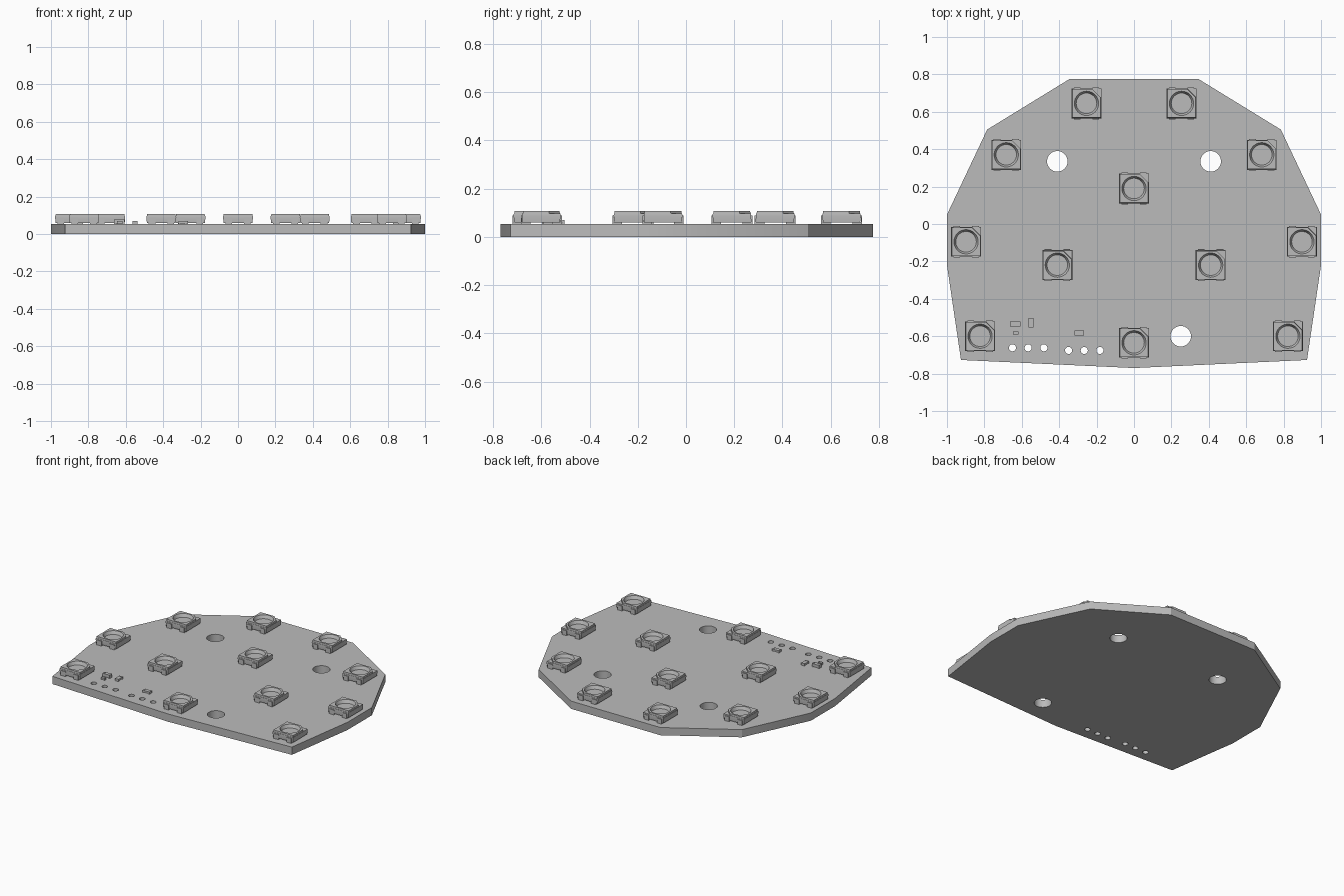
import bpy
import bmesh
from math import sin, cos, tan, pi
from mathutils import Matrix, Vector

cube = bpy.data.objects.get("Cube")
if cube:
    bpy.data.objects.remove(cube, do_unlink=True)

grey = bpy.data.materials.new("plain grey")
grey.use_nodes = True
grey.diffuse_color = (0.5, 0.5, 0.5, 1)
grey.node_tree.nodes["Principled BSDF"].inputs["Base Color"].default_value = (0.5, 0.5, 0.5, 1)

BOARD_TOP = 0.054
SIDES = 32


def add_object(name, data, location=(0, 0, 0)):
    obj = bpy.data.objects.new(name, data)
    obj.location = location
    bpy.context.collection.objects.link(obj)
    return obj


def finish_mesh(name, bm):
    bmesh.ops.recalc_face_normals(bm, faces=bm.faces)
    mesh = bpy.data.meshes.new(name)
    bm.to_mesh(mesh)
    bm.free()
    mesh.materials.append(grey)
    return mesh


def add_box(bm, low, high):
    low, high = Vector(low), Vector(high)
    matrix = Matrix.Translation((low + high) / 2) @ Matrix.Diagonal((*(high - low), 1))
    bmesh.ops.create_cube(bm, size=1, matrix=matrix)


def square_ring(half, notched=False):
    # Square sampled by angle, optionally with its back left corner cut off
    points = []
    for i in range(SIDES):
        c, s = cos(2 * pi * i / SIDES), sin(2 * pi * i / SIDES)
        r = half / max(abs(c), abs(s))
        if notched and c > 0 and s > 0:
            r = min(r, half * (1 + tan(pi / 8)) / (c + s))
        points.append((r * c, r * s))
    return points


def circle(radius, cx=0, cy=0, count=SIDES):
    return [(cx + radius * cos(2 * pi * i / count), cy + radius * sin(2 * pi * i / count))
            for i in range(count)]


# Circuit board: mirrored outline with drilled holes, extruded
half_outline = [(0.345, 0.775), (0.785, 0.505), (1, 0.05), (1, -0.22), (0.925, -0.727)]
outline = half_outline + [(0, -0.77)] + [(-x, y) for x, y in reversed(half_outline)]
loops = [outline]
for x, y in [(-0.41, 0.335), (0.41, 0.335), (0.25, -0.6)]:
    loops.append(circle(0.055, x, y))
for start, y in [(-0.65, -0.662), (-0.35, -0.676)]:
    for i in range(3):
        loops.append(circle(0.019, start + i * 0.084, y, 20))

curve = bpy.data.curves.new("circuit_board", "CURVE")
curve.dimensions = "2D"
curve.fill_mode = "BOTH"
curve.extrude = BOARD_TOP / 2
for loop in loops:
    spline = curve.splines.new("POLY")
    spline.points.add(len(loop) - 1)
    for point, (x, y) in zip(spline.points, loop):
        point.co = (x, y, 0, 1)
    spline.use_cyclic_u = True
curve.materials.append(grey)
board = add_object("circuit_board", curve, (0, 0, BOARD_TOP / 2))
bpy.ops.object.select_all(action="DESELECT")
board.select_set(True)
bpy.context.view_layer.objects.active = board
bpy.ops.object.convert(target="MESH")
bpy.ops.object.shade_smooth_by_angle()

# Lamp housing: lofted rings from the base up to the notched top and into the round well
bm = bmesh.new()
profile = [
    (square_ring(0.077), 0.060),
    (square_ring(0.080), 0.088),
    (square_ring(0.079), 0.096),
    (square_ring(0.077, True), 0.096),
    (square_ring(0.076, True), 0.108),
    (circle(0.065), 0.108),
    (circle(0.055), 0.086),
]
rings = [[bm.verts.new((x, y, z)) for x, y in pts] for pts, z in profile]
for lower, upper in zip(rings, rings[1:]):
    for i in range(SIDES):
        j = (i + 1) % SIDES
        bm.faces.new((lower[i], lower[j], upper[j], upper[i]))
bm.faces.new(reversed(rings[0]))
bm.faces.new(rings[-1])
bmesh.ops.dissolve_limit(bm, angle_limit=0.01, verts=bm.verts, edges=bm.edges)

# Four bent leads per lamp
for sx in (-1, 1):
    for sy in (-1, 1):
        x = sx * 0.05
        for y0, y1, z0, z1 in [(0.070, 0.085, 0.080, 0.088),
                               (0.080, 0.085, 0.056, 0.080),
                               (0.045, 0.085, BOARD_TOP, 0.061)]:
            ya, yb = sorted((sy * y0, sy * y1))
            add_box(bm, (x - 0.018, ya, z0), (x + 0.018, yb, z1))
lamp_mesh = finish_mesh("lamp", bm)

# Lamps: mirrored pairs and two on the centre line
lamp_spots = [(0, 0.19), (0, -0.635)]
for x, y in [(0.254, 0.645), (0.683, 0.37), (0.898, -0.095), (0.41, -0.22), (0.823, -0.6)]:
    lamp_spots += [(x, y), (-x, y)]
for x, y in lamp_spots:
    lamp = add_object("lamp", lamp_mesh, (x, y, 0))
    bpy.context.view_layer.objects.active = lamp

bpy.ops.object.select_all(action="DESELECT")
lamp.select_set(True)
bpy.ops.object.shade_smooth_by_angle()

# Small chips: body with a raised cap at each end
for name, x, y, w, d, top in [("resistor", -0.635, -0.535, 0.055, 0.026, 0.078),
                              ("small_resistor", -0.632, -0.583, 0.028, 0.018, 0.070),
                              ("capacitor", -0.551, -0.528, 0.028, 0.050, 0.070),
                              ("front_resistor", -0.293, -0.583, 0.052, 0.027, 0.070)]:
    bm = bmesh.new()
    a, b = w / 2, d / 2
    add_box(bm, (-a * 0.98, -b * 0.98, BOARD_TOP + 0.003), (a * 0.98, b * 0.98, top - 0.001))
    for s in (-1, 1):
        if w > d:
            xa, xb = sorted((s * a * 0.65, s * a))
            add_box(bm, (xa, -b, BOARD_TOP), (xb, b, top))
        else:
            ya, yb = sorted((s * b * 0.65, s * b))
            add_box(bm, (-a, ya, BOARD_TOP), (a, yb, top))
    add_object(name, finish_mesh(name, bm), (x, y, 0))
